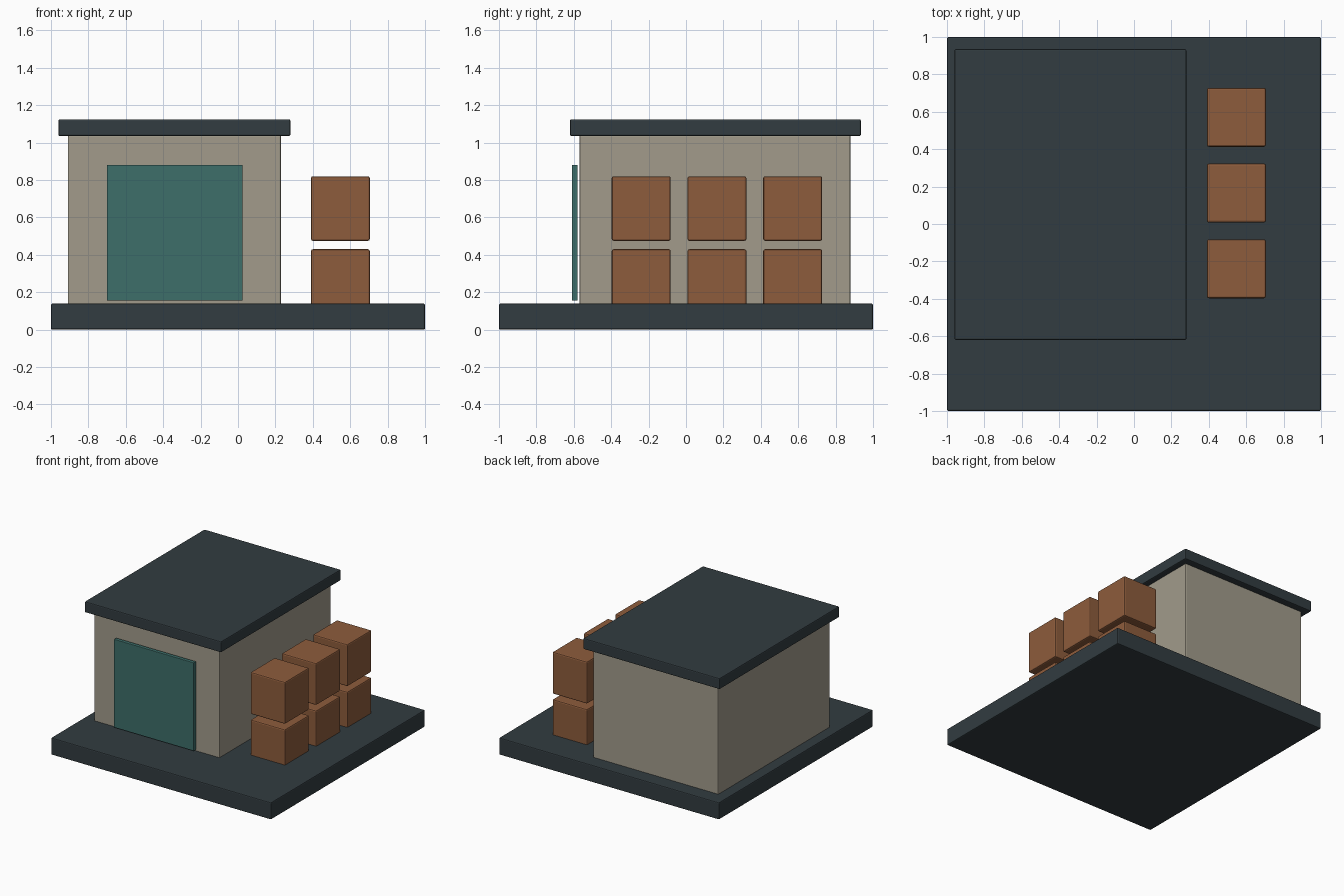
import bpy

if "Cube" in bpy.data.objects:
    bpy.data.objects.remove(bpy.data.objects["Cube"])


def material(name, rgb):
    m = bpy.data.materials.new(name)
    m.diffuse_color = (*rgb, 1)
    m.use_nodes = True
    m.node_tree.nodes["Principled BSDF"].inputs["Base Color"].default_value = m.diffuse_color
    return m


DARK = material("dark_slate", (0.032, 0.045, 0.052))
WALL = material("warm_plaster", (0.36, 0.33, 0.26))
TEAL = material("teal_paint", (0.047, 0.156, 0.144))
BROWN = material("brown_crate", (0.27, 0.107, 0.045))


def box(name, lo, hi, mat, bevel):
    """Softly bevelled box spanning two opposite corners."""
    centre = [(a + b) / 2 for a, b in zip(lo, hi)]
    bpy.ops.mesh.primitive_cube_add(size=1, location=centre)
    ob = bpy.context.object
    ob.name = name
    ob.scale = [b - a for a, b in zip(lo, hi)]
    bpy.ops.object.transform_apply(location=False, rotation=False, scale=True)
    ob.data.materials.append(mat)
    mod = ob.modifiers.new("edge_bevel", 'BEVEL')
    mod.width = bevel
    mod.segments = 2
    return ob


# Ground slab
box("base_slab", (-1, -1, 0), (1, 1, 0.14), DARK, 0.008)

# Building with overhanging flat roof
box("building_walls", (-0.91, -0.57, 0.13), (0.23, 0.88, 1.04), WALL, 0.008)
box("flat_roof", (-0.96, -0.62, 1.035), (0.28, 0.935, 1.125), DARK, 0.008)

# Large door panel standing just off the front wall
box("front_door", (-0.70, -0.61, 0.155), (0.025, -0.58, 0.88), TEAL, 0.003)

# Two layers of three crates; the lower layer is sunk into the slab
for level in range(2):
    for i in range(3):
        y = -0.397 + 0.405 * i
        z = 0.085 + 0.39 * level
        box(f"crate_{level + 1}_{i + 1}", (0.39, y, z),
            (0.705, y + 0.315, z + 0.345), BROWN, 0.01)
